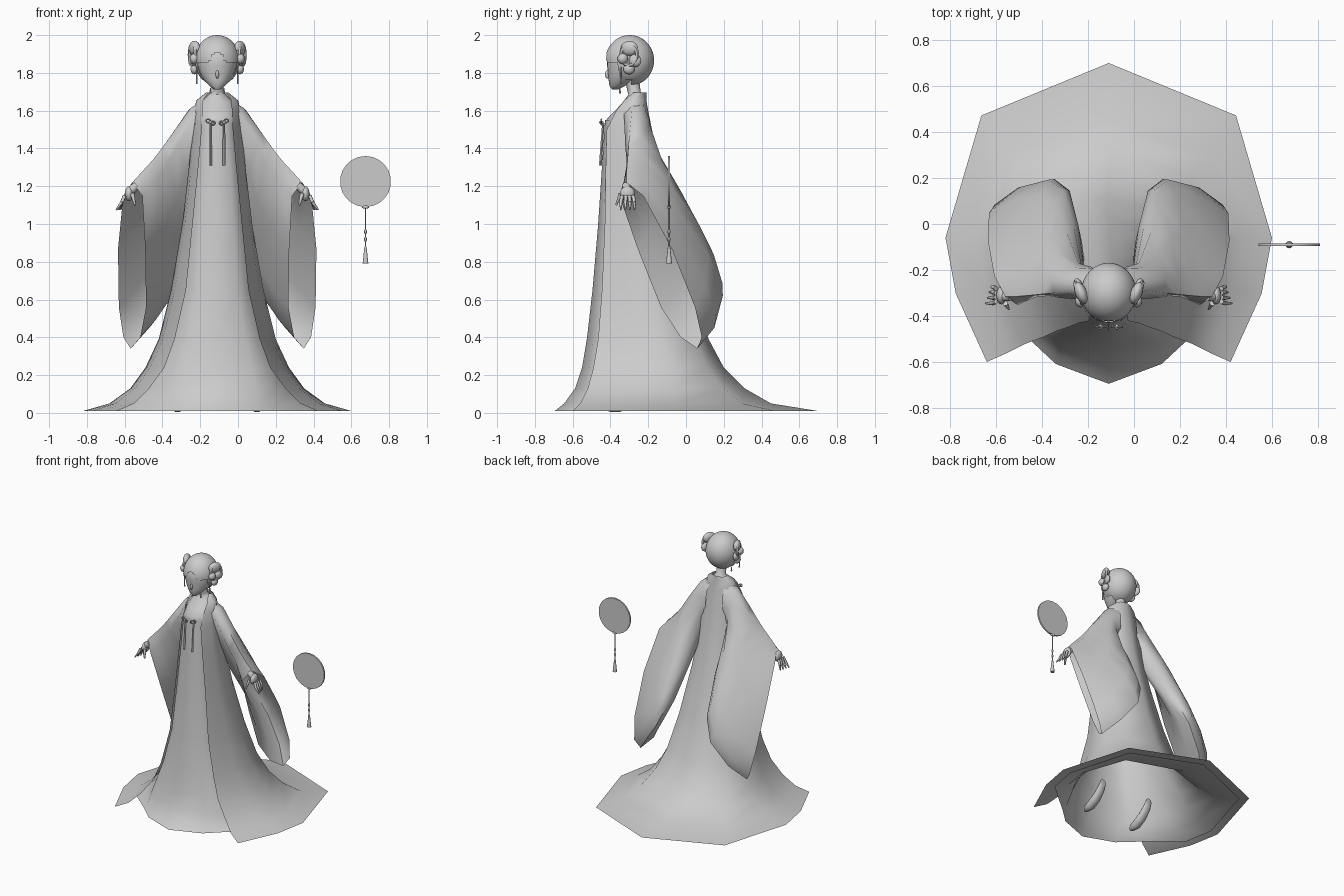
import bpy, bmesh, math
from mathutils import Vector, Matrix

if "Cube" in bpy.data.objects:
    bpy.data.objects.remove(bpy.data.objects["Cube"])

CX = -0.11  # the figure stands left of the middle, the fan to the right
clay = bpy.data.materials.new("light_grey")
clay.use_nodes = True
clay.diffuse_color = (0.6, 0.6, 0.6, 1)
clay.node_tree.nodes["Principled BSDF"].inputs["Base Color"].default_value = (0.6, 0.6, 0.6, 1)


def finish(name, bm, angle=50):
    bmesh.ops.recalc_face_normals(bm, faces=bm.faces)
    mesh = bpy.data.meshes.new(name)
    bm.to_mesh(mesh)
    bm.free()
    mesh.materials.append(clay)
    mesh.shade_smooth()
    mesh.set_sharp_from_angle(angle=math.radians(angle))
    obj = bpy.data.objects.new(name, mesh)
    obj.location.x = CX
    bpy.context.collection.objects.link(obj)
    return obj


def loft(name, rows, closed=True, caps=False, angle=50):
    """Skin a surface through rows of points."""
    bm = bmesh.new()
    rings = [[bm.verts.new(p) for p in row] for row in rows]
    n = len(rings[0])
    for a, b in zip(rings, rings[1:]):
        for i in range(n if closed else n - 1):
            j = (i + 1) % n
            bm.faces.new((a[i], a[j], b[j], b[i]))
    if caps:
        bm.faces.new(rings[0])
        bm.faces.new(rings[-1])
    return finish(name, bm, angle)


def ring(z, half, front, back, n=16):
    """Oval section at height z."""
    mid, deep = (front + back) / 2, (back - front) / 2
    return [(half * math.sin(math.tau * i / n), mid - deep * math.cos(math.tau * i / n), z)
            for i in range(n)]


def ball(name, loc, size, tilt=0, segs=14):
    bm = bmesh.new()
    m = Matrix.Translation(loc) @ Matrix.Rotation(tilt, 4, 'Z') @ Matrix.Diagonal((*size, 1))
    bmesh.ops.create_uvsphere(bm, u_segments=segs, v_segments=segs // 2 + 1, radius=1, matrix=m)
    return finish(name, bm)


def rod(name, p, q, r1, r2, segs=8):
    p, q = Vector(p), Vector(q)
    d = q - p
    bm = bmesh.new()
    m = Matrix.Translation((p + q) / 2) @ d.to_track_quat('Z', 'Y').to_matrix().to_4x4()
    bmesh.ops.create_cone(bm, cap_ends=True, segments=segs, radius1=r1, radius2=r2,
                          depth=d.length, matrix=m)
    return finish(name, bm)


def hoop(name, loc, rx, rz, r, turn=0, n=16, k=6):
    """Upright oval loop of round cord, turned about z."""
    rows = []
    for i in range(n + 1):
        a = math.tau * i / n
        row = []
        for j in range(k):
            b = math.tau * j / k
            off = Vector(((rx + r * math.cos(b)) * math.cos(a), r * math.sin(b),
                          (rz + r * math.cos(b)) * math.sin(a)))
            row.append(Vector(loc) + Matrix.Rotation(turn, 3, 'Z') @ off)
        rows.append(row)
    return loft(name, rows)


def mix(a, b, t):
    return a + (b - a) * t


def both_sides(half, z):
    """Mirror a half path that ends on the centre line."""
    return [(x, y, z) for x, y in half] + [(-x, y, z) for x, y in reversed(half[:-1])]


# Outer robe: z, front edge x and y, half width, y of widest line, back y
# Inner skirt under it: front y, tuck behind the robe edge, inset from the robe
robe, skirt = [], []
for z, ex, ey, hx, ym, by, fy, tuck, inset in (
        (.01, .53, -.6, .71, -.06, .7, -.695, .64, .91),
        (.05, .44, -.56, .57, -.06, .45, -.645, .73, .93),
        (.13, .36, -.52, .46, -.07, .31, -.587, .85, .95),
        (.24, .28, -.49, .38, -.09, .2, -.55, .95, .96),
        (.39, .225, -.465, .31, -.13, .12, -.525, .97, .96),
        (.65, .165, -.445, .245, -.18, .03, -.495, .97, .96),
        (1, .13, -.43, .185, -.24, -.07, -.465, .97, .96),
        (1.3, .1, -.425, .15, -.28, -.14, -.445, .97, .96),
        (1.5, .082, -.42, .13, -.28, -.18, -.432, .97, .96),
        (1.6, .078, -.37, .125, -.28, -.2, 0, 0, 0),
        (1.655, .074, -.325, .11, -.27, -.21, 0, 0, 0),
        (1.695, .048, -.28, .06, -.255, -.21, 0, 0, 0)):
    sweep = [(mix(ex, hx, .75), mix(ey, ym, .55)), (hx, ym), (.78 * hx, mix(ym, by, .7)), (0, by)]
    robe.append(both_sides([(ex, ey)] + sweep, z))
    if tuck:
        bx, b = ex * tuck, ey + .01 + (1 - tuck) * .23
        front = [(0, fy), (bx * .68, mix(fy, b, .46)), (bx, b)]
        under = [(x * inset, mix(ym, y, inset)) for x, y in sweep]
        skirt.append(both_sides(front + under, z)[:-1])
loft("outer_robe", robe, closed=False, angle=80)
loft("inner_skirt", skirt + [ring(1.55, .112, -.428, -.2, n=len(skirt[0]))], angle=80)

# Chest and neck
loft("chest_and_neck", [ring(*r) for r in (
    (1.48, .112, -.42, -.2), (1.55, .11, -.424, -.21), (1.6, .104, -.375, -.215),
    (1.65, .082, -.33, -.22), (1.685, .045, -.305, -.225), (1.7, .034, -.31, -.24),
    (1.78, .034, -.325, -.25))], caps=True)

# Head with pointed chin
loft("face", [ring(*r, n=24) for r in (
    (1.712, .016, -.392, -.36), (1.73, .04, -.405, -.325), (1.765, .072, -.41, -.275),
    (1.8, .091, -.414, -.235), (1.84, .104, -.418, -.2), (1.88, .108, -.42, -.185),
    (1.93, .095, -.395, -.2), (1.97, .055, -.35, -.24))], caps=True)
ball("nose", (0, -.414, 1.792), (.009, .016, .022))

# Hair cap with an opening for the face and an arched forehead notch
bm = bmesh.new()
bmesh.ops.create_uvsphere(bm, u_segments=48, v_segments=40, radius=1, matrix=Matrix.Translation(
    (0, -.298, 1.866)) @ Matrix.Diagonal((.12, .129, .134, 1)))
gap = []
for f in bm.faces:
    c = f.calc_center_median()
    notch = c.y < -.36 and (c.x / .04) ** 2 + ((c.z - 1.85) / .055) ** 2 < 1
    if notch or (c.y < -.355 and c.z < 1.852) or (c.y < -.29 and c.z < 1.765):
        gap.append(f)
bmesh.ops.delete(bm, geom=gap, context='FACES')
finish("hair_cap", bm)

# Paired parts
SLEEVE = (  # top point, bottom point, bulge towards the back
    ((.05, -.28, 1.665), (.07, -.24, 1.4), (.01, .07, 0)),
    ((.14, -.285, 1.615), (.105, -.21, 1.33), (.02, .065, .02)),
    ((.24, -.3, 1.475), (.13, -.015, 1.05), (.03, .06, .03)),
    ((.29, -.305, 1.405), (.17, .145, .78), (.033, .06, .03)),
    ((.34, -.31, 1.34), (.235, .195, .62), (.035, .06, .03)),
    ((.4, -.315, 1.275), (.36, .15, .45), (.055, .075, .02)),
    ((.45, -.315, 1.22), (.458, .06, .34), (.072, .09, 0)))
SHOE = ((-.42, .022, .01), (-.4, .028, .024), (-.35, .036, .034),
        (-.29, .07, .034), (-.24, .12, .031), (-.22, .16, .026))  # y, z, radius
for side, s in (("left", 1), ("right", -1)):
    def at(x, y, z):
        return Vector((s * x, y, z))

    # Wide hanging sleeve, open at the cuff
    rows = []
    for top, bottom, bulge in SLEEVE:
        top, bottom, bulge = at(*top), at(*bottom), at(*bulge)
        front = [top.lerp(bottom, t) - bulge * w
                 for t, w in ((.08, .75), (.4, 1), (.75, 1.1), (.93, .7))]
        back = [top.lerp(bottom, t) + bulge * w
                for t, w in ((.93, .55), (.75, .9), (.4, 1), (.08, .65))]
        rows.append([top] + front + [bottom] + back)
    loft(side + "_sleeve", rows, angle=65)

    # Hand
    rod(side + "_wrist", at(.425, -.315, 1.205), at(.465, -.315, 1.17), .022, .022, 10)
    ball(side + "_palm", at(.467, -.31, 1.16), (.022, .04, .04))
    for i in range(4):
        y = -.345 + .024 * i
        knuckle = at(.49, y * .8 - .062, 1.15)
        joint = at(.505, y, 1.115)
        rod(side + "_finger_base", knuckle, joint, .01, .009)
        rod(side + "_finger_tip", joint, at(.535 - .008 * i, y, 1.075), .009, .004)
    rod(side + "_thumb", at(.45, -.345, 1.16), at(.435, -.37, 1.1), .012, .005)

    # Looped hair buns, ornament and hanging strand
    ball(side + "_upper_bun", at(.12, -.3, 1.93), (.026, .05, .04), -s * .4)
    ball(side + "_front_bun", at(.122, -.335, 1.875), (.024, .028, .028))
    ball(side + "_rear_bun", at(.132, -.27, 1.865), (.02, .035, .034), -s * .3)
    ball(side + "_lower_bun", at(.12, -.302, 1.82), (.022, .03, .028))
    hoop(side + "_bun_loop", at(.13, -.3, 1.895), .045, .055, .011, math.pi / 2 - s * .35)
    rod(side + "_hair_strand", at(.108, -.345, 1.83), at(.108, -.345, 1.74), .003, .005, 6)
    rod(side + "_earring", at(.036, -.35, 1.72), at(.036, -.35, 1.69), .003, .006, 6)

    # Chest bow with hanging ribbon
    for k in (-1, 1):
        hoop(side + "_bow_loop", at(.036 + .012 * k, -.448, 1.54 + .006 * k), .011, .009, .004)
    ball(side + "_bow_knot", at(.036, -.448, 1.538), (.009, .012, .009))
    rod(side + "_ribbon", at(.036, -.438, 1.535), at(.036, -.453, 1.31), .006, .008, 4)

    # Raised shoe
    loft(side + "_shoe", [[at(.21 + r * math.cos(a * math.pi / 5), y,
                              max(0, z + r * math.sin(a * math.pi / 5))) for a in range(10)]
                          for y, z, r in SHOE], caps=True)

# Round fan with cord, beads and tassel
FX, FY = .675 - CX, -.09
rod("fan_disc", (FX, FY - .006, 1.225), (FX, FY + .006, 1.225), .135, .135, 22)
ball("fan_clasp", (FX, FY, 1.09), (.02, .01, .009))
rod("fan_cord", (FX, FY, 1.09), (FX, FY, .87), .004, .004, 6)
for z in (.96, .92):
    ball("cord_bead", (FX, FY, z), (.008, .008, .014), segs=8)
rod("fan_tassel", (FX, FY, .79), (FX, FY, .88), .016, .006, 10)
